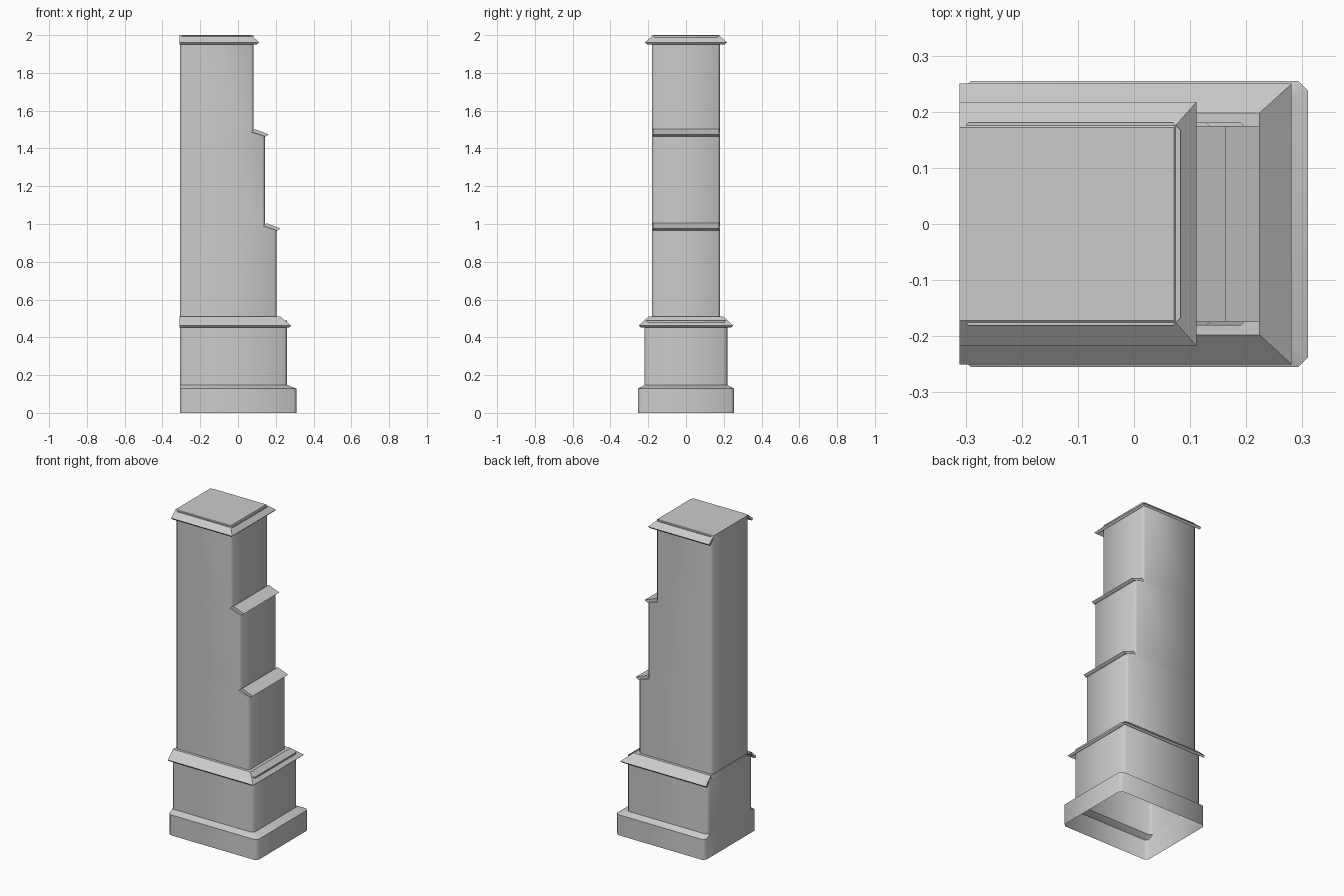
import bpy, bmesh, math

cube = bpy.data.objects.get("Cube")
if cube:
    bpy.data.objects.remove(cube, do_unlink=True)

# One pale stone colour
stone = bpy.data.materials.new("pale_stone")
stone.use_nodes = True
COLOUR = (0.6, 0.6, 0.6, 1)
stone.diffuse_color = COLOUR
stone.node_tree.nodes["Principled BSDF"].inputs["Base Color"].default_value = COLOUR

BACK = -0.308      # flat wall side of the masonry
ROOF_BACK = -0.311


def finish(name, bm, smooth=False):
    bmesh.ops.recalc_face_normals(bm, faces=bm.faces)
    mesh = bpy.data.meshes.new(name)
    bm.to_mesh(mesh)
    bm.free()
    mesh.materials.append(stone)
    obj = bpy.data.objects.new(name, mesh)
    bpy.context.collection.objects.link(obj)
    if smooth:
        bpy.ops.object.select_all(action='DESELECT')
        obj.select_set(True)
        bpy.context.view_layer.objects.active = obj
        bpy.ops.object.shade_smooth_by_angle(angle=math.radians(50))
    return obj


def chamfered_ring(x, y, c):
    half = [(BACK, y - c), (BACK + c, y), (x - c, y), (x, y - c)]
    return half + [(px, -py) for px, py in reversed(half)]


def masonry(name, levels, chamfer, closed_top=False):
    """Hollow chamfered block lofted through (z, front x, half width) levels."""
    bm = bmesh.new()
    rings = [[bm.verts.new((px, py, z)) for px, py in chamfered_ring(x, y, chamfer)]
             for z, x, y in levels]
    for low, high in zip(rings, rings[1:]):
        for i in range(len(low)):
            j = (i + 1) % len(low)
            bm.faces.new((low[i], low[j], high[j], high[i]))
    if closed_top:
        bm.faces.new(rings[-1])
    return finish(name, bm, smooth=True)


def coping(name, levels):
    """Flat-topped cap with a thin sloping skirt on three sides."""
    bm = bmesh.new()
    rows = [[bm.verts.new(p) for p in
             ((ROOF_BACK, -y, z), (x, -y, z), (x, y, z), (ROOF_BACK, y, z))]
            for z, x, y in levels]
    bm.faces.new(rows[0])
    for a, b in zip(rows, rows[1:]):
        for i in range(3):
            bm.faces.new((a[i], a[i + 1], b[i + 1], b[i]))
    for i in (0, 3):
        bm.faces.new([row[i] for row in rows])
    return finish(name, bm)


def ledge(name, x, z):
    """Sloping weathering slab over a step of the shaft."""
    profile = [(-0.02, -0.015), (0.006, 0.0), (0.078, -0.028), (0.062, -0.039)]
    bm = bmesh.new()
    base = bm.faces.new([bm.verts.new((x + px, -0.175, z + pz)) for px, pz in profile])
    moved = bmesh.ops.extrude_face_region(bm, geom=[base])["geom"]
    bmesh.ops.translate(bm, vec=(0, 0.35, 0),
                        verts=[v for v in moved if isinstance(v, bmesh.types.BMVert)])
    if base.is_valid and not any(len(e.link_faces) == 1 for e in bm.edges):
        pass
    else:
        bmesh.ops.holes_fill(bm, edges=bm.edges)
    return finish(name, bm)


# Plinth and pedestal
masonry("plinth_and_pedestal", [
    (0, 0.31, 0.255), (0.128, 0.31, 0.255),
    (0.147, 0.26, 0.219), (0.49, 0.26, 0.219)], 0.017)

# Shaft with two set-backs
masonry("stepped_shaft", [
    (0.48, 0.204, 0.181), (0.97, 0.204, 0.181),
    (0.99, 0.143, 0.181), (1.467, 0.143, 0.181),
    (1.487, 0.083, 0.181), (1.997, 0.083, 0.181)], 0.014, closed_top=True)

# Copings
coping("pedestal_coping", [
    (0.51, 0.224, 0.198), (0.462, 0.281, 0.25),
    (0.452, 0.27, 0.24), (0.49, 0.226, 0.2)])
coping("top_coping", [
    (2.0, 0.071, 0.172), (1.962, 0.111, 0.217),
    (1.951, 0.101, 0.207), (1.985, 0.066, 0.168)])

# Weathering ledges
ledge("upper_ledge", 0.085, 1.502)
ledge("lower_ledge", 0.146, 1.004)
